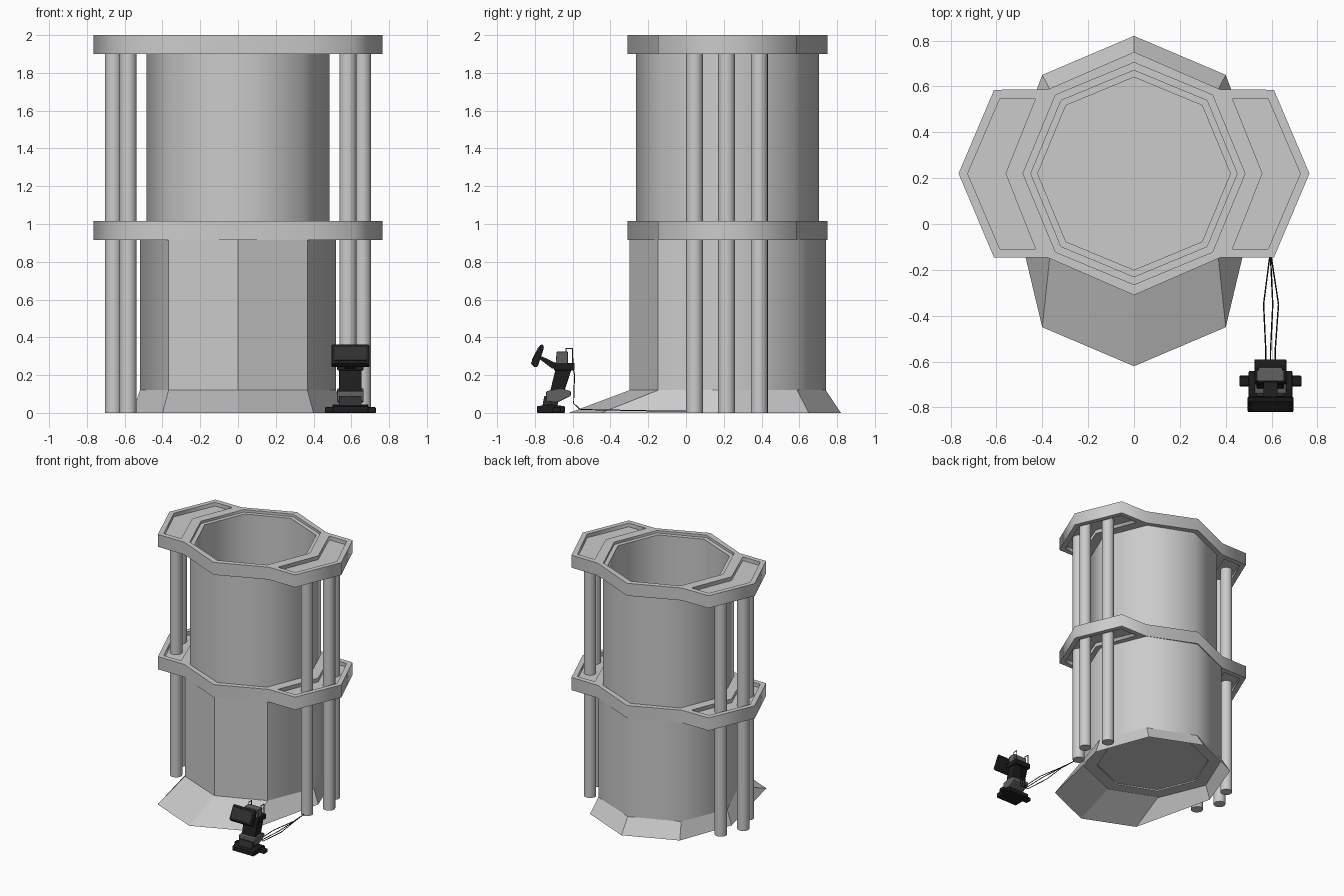
import bpy, bmesh
from math import sin, cos, pi, radians
from mathutils import Vector

if "Cube" in bpy.data.objects:
    bpy.data.objects.remove(bpy.data.objects["Cube"])

CY = 0.22  # tower axis in y


def material(name, v):
    m = bpy.data.materials.new(name)
    m.diffuse_color = (v, v, v, 1)
    m.use_nodes = True
    m.node_tree.nodes["Principled BSDF"].inputs["Base Color"].default_value = m.diffuse_color
    return m


BLACK, DARK, STEEL = material("black", 0.012), material("dark", 0.03), material("steel", 0.12)


def mesh_object(name, verts, faces, mat=None, recalc=True):
    me = bpy.data.meshes.new(name)
    me.from_pydata(verts, [], faces)
    if recalc:
        bm = bmesh.new()
        bm.from_mesh(me)
        bmesh.ops.recalc_face_normals(bm, faces=bm.faces)
        bm.to_mesh(me)
        bm.free()
    ob = bpy.data.objects.new(name, me)
    bpy.context.collection.objects.link(ob)
    if mat:
        me.materials.append(mat)
    return ob


def smooth(ob, angle):
    bpy.ops.object.select_all(action='DESELECT')
    ob.select_set(True)
    bpy.context.view_layer.objects.active = ob
    bpy.ops.object.shade_smooth_by_angle(angle=radians(angle))


def octagon(r):
    return [(r * cos(i * pi / 4), CY + r * sin(i * pi / 4)) for i in range(8)]


def tube(name, ro, ri, z0, z1):
    loops = [(ro, z0), (ro, z1), (ri, z1), (ri, z0)]
    verts = [(x, y, z) for r, z in loops for x, y in octagon(r)]
    faces = [(a * 8 + i, a * 8 + (i + 1) % 8, (a + 1) % 4 * 8 + (i + 1) % 8, (a + 1) % 4 * 8 + i)
             for a in range(4) for i in range(8)]
    ob = mesh_object(name, verts, faces)
    smooth(ob, 50)
    return ob


def plate(name, outlines, z0, z1):
    # filled 2D curve with holes, extruded to a slab
    cu = bpy.data.curves.new(name, 'CURVE')
    cu.dimensions, cu.fill_mode = '2D', 'BOTH'
    cu.extrude = (z1 - z0) / 2
    for pts in outlines:
        sp = cu.splines.new('POLY')
        sp.points.add(len(pts) - 1)
        for p, (x, y) in zip(sp.points, pts):
            p.co = (x, y, 0, 1)
        sp.use_cyclic_u = True
    ob = bpy.data.objects.new(name, cu)
    bpy.context.collection.objects.link(ob)
    ob.location.z = (z0 + z1) / 2
    bpy.ops.object.select_all(action='DESELECT')
    ob.select_set(True)
    bpy.context.view_layer.objects.active = ob
    bpy.ops.object.convert(target='MESH')
    return ob


def extrude_side(name, profile, x0, x1, mat):
    # (y, z) profile extruded across x
    n = len(profile)
    verts = [(x, y, z) for x in (x0, x1) for y, z in profile]
    faces = [tuple(range(n)), tuple(range(n, 2 * n))]
    faces += [(i, (i + 1) % n, n + (i + 1) % n, n + i) for i in range(n)]
    return mesh_object(name, verts, faces, mat)


def wire(name, pts, r, mat):
    cu = bpy.data.curves.new(name, 'CURVE')
    cu.dimensions, cu.bevel_depth, cu.bevel_resolution = '3D', r, 1
    sp = cu.splines.new('POLY')
    sp.points.add(len(pts) - 1)
    for p, c in zip(sp.points, pts):
        p.co = (*c, 1)
    cu.materials.append(mat)
    ob = bpy.data.objects.new(name, cu)
    bpy.context.collection.objects.link(ob)


# Tower walls; the lower front has flat panels
tube("upper_wall", 0.485, 0.45, 1.0, 1.98)
lower = tube("lower_wall", 0.52, 0.42, 0.11, 0.96)
for p in lower.data.polygons:
    if p.normal.y < -0.3 and p.center.y < CY - 0.4:
        p.use_smooth = False
mesh_object("floor", [(x, y, 0.12) for x, y in octagon(0.515)], [tuple(range(8))], recalc=False)

# Flared base skirt, longer towards the front
base = [(0.56, 0.22), (0.40, 0.65), (0, 0.82), (-0.40, 0.65),
        (-0.56, 0.22), (-0.40, -0.45), (0, -0.62), (0.40, -0.45)]
mesh_object("base_skirt", [(x, y, 0) for x, y in base] + [(x, y, 0.12) for x, y in octagon(0.52)],
            [(i, (i + 1) % 8, 8 + (i + 1) % 8, 8 + i) for i in range(8)], recalc=False)

# Platform rings with winged sides and recessed slots
half = [(0.375, -0.147), (0.61, -0.147), (0.765, 0.22), (0.61, 0.585), (0.375, 0.587)]
outline = [(0, -0.31)] + half + [(0, 0.75)] + [(-x, y) for x, y in reversed(half)]
slot = [(0.43, -0.108), (0.585, -0.108), (0.725, 0.22), (0.585, 0.545), (0.43, 0.545), (0.56, 0.22)]
slots = {"right": slot, "left": [(-x, y) for x, y in reversed(slot)]}
for level, z0, z1 in (("middle", 0.915, 1.017), ("top", 1.9, 2.0)):
    plate(level + "_ring", [outline, octagon(0.484), *slots.values()], z0, z1)
    for side, s in slots.items():
        plate(f"{level}_{side}_slot_panel", [s], z0 + 0.03, z1 - 0.03)

# Support columns, three on each side
for side in (1, -1):
    for x, y in ((0.582, 0.045), (0.66, 0.215), (0.582, 0.388)):
        bpy.ops.mesh.primitive_cylinder_add(vertices=20, radius=0.045, depth=1.95,
                                            location=(side * x, y, 0.975))
        bpy.context.object.name = "support_column"
        smooth(bpy.context.object, 40)

# Control console: base, feet, joint, leaning column, head
X = 0.595


def part(name, prof, w, mat, bevel=0.0):
    ob = extrude_side(name, prof, X - w / 2, X + w / 2, mat)
    if bevel:
        m = ob.modifiers.new("bevel", 'BEVEL')
        m.width, m.segments = bevel, 2
    return ob


part("console_base", [(-0.79, 0), (-0.64, 0), (-0.64, 0.035), (-0.72, 0.045), (-0.79, 0.035)], 0.19, BLACK, 0.006)
part("console_feet", [(-0.71, 0), (-0.66, 0), (-0.665, 0.03), (-0.705, 0.03)], 0.27, BLACK, 0.005)
part("console_pedestal", [(-0.76, 0.04), (-0.68, 0.04), (-0.67, 0.09), (-0.75, 0.09)], 0.12, DARK)
part("console_joint", [(-0.74, 0.06), (-0.68, 0.055), (-0.61, 0.09), (-0.61, 0.115), (-0.66, 0.13), (-0.74, 0.115)],
     0.14, STEEL, 0.006)
part("console_column", [(-0.72, 0.11), (-0.645, 0.11), (-0.605, 0.235), (-0.69, 0.235)], 0.12, BLACK, 0.005)
part("console_collar", [(-0.70, 0.225), (-0.59, 0.225), (-0.59, 0.265), (-0.69, 0.265)], 0.14, BLACK, 0.005)
part("console_head", [(-0.69, 0.26), (-0.625, 0.26), (-0.625, 0.325), (-0.685, 0.325)], 0.12, STEEL, 0.005)
part("screen_arm", [(-0.775, 0.285), (-0.765, 0.30), (-0.68, 0.26), (-0.68, 0.235), (-0.71, 0.235)], 0.06, BLACK)
part("screen", [(-0.822, 0.262), (-0.80, 0.24), (-0.785, 0.245), (-0.752, 0.345), (-0.757, 0.362), (-0.772, 0.36)],
     0.2, BLACK, 0.006)
part("screen_face", [(-0.814, 0.278), (-0.817, 0.279), (-0.782, 0.35), (-0.779, 0.349)], 0.17, DARK)

# Handles behind the head and cables to the column
for x in (X - 0.055, X + 0.055):
    wire("console_handle", [(x, -0.635, 0.265), (x, -0.635, 0.34), (x, -0.60, 0.34), (x, -0.60, 0.26)], 0.004, STEEL)
for x0, x1, x2 in ((0.575, 0.565, 0.592), (0.595, 0.605, 0.595), (0.615, 0.63, 0.598)):
    wire("cable", [(x0, -0.60, 0.25), (x0, -0.59, 0.2), (x0, -0.595, 0.05), (x0, -0.56, 0.018), (x1, -0.35, 0.014),
                   (x2, -0.14, 0.01), (0.582, 0.03, 0.01)], 0.003, BLACK)
